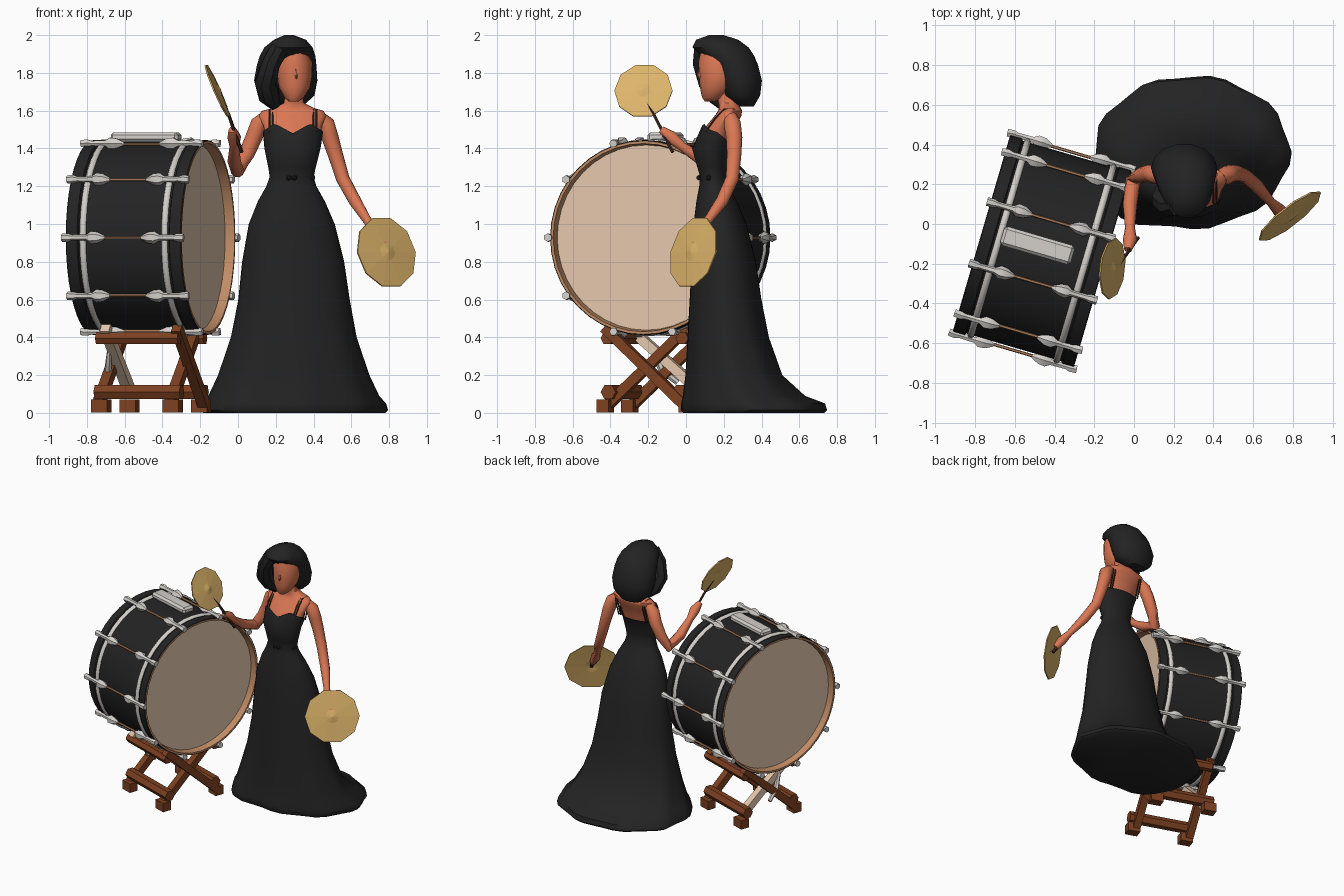
import bpy, bmesh, math
from mathutils import Vector, Matrix


def mat(name, r, g, b):
    lin = [((c / 255 + 0.055) / 1.055) ** 2.4 for c in (r, g, b)]
    m = bpy.data.materials.new(name)
    m.diffuse_color = (*lin, 1)
    return m


BLACK = mat("black", 35, 35, 35)
SKIN = mat("skin", 218, 119, 84)
BRASS = mat("brass", 221, 180, 106)
METAL = mat("light metal", 212, 208, 203)
WOOD = mat("brown wood", 124, 64, 32)
CREAM = mat("drum skin", 228, 199, 172)
COPPER = mat("copper", 192, 140, 102)
DARK = mat("dark brown", 66, 44, 32)


def finish(bm, name, mats, angle=40, matrix=None):
    bmesh.ops.remove_doubles(bm, verts=bm.verts, dist=0.0002)
    bmesh.ops.recalc_face_normals(bm, faces=bm.faces)
    me = bpy.data.meshes.new(name)
    bm.to_mesh(me)
    bm.free()
    for m in mats:
        me.materials.append(m)
    if angle:
        me.shade_smooth()
        me.set_sharp_from_angle(angle=math.radians(angle))
    ob = bpy.data.objects.new(name, me)
    bpy.context.collection.objects.link(ob)
    if matrix:
        ob.matrix_world = matrix
    return ob


def skin_rings(bm, rings, mats=None, caps=(True, True)):
    n = len(rings[0])
    for i, (a, b) in enumerate(zip(rings, rings[1:])):
        for k in range(n):
            f = bm.faces.new((a[k], a[(k + 1) % n], b[(k + 1) % n], b[k]))
            f.material_index = mats[i] if mats else 0
    if caps[0]:
        bm.faces.new(rings[0])
    if caps[1]:
        bm.faces.new(rings[-1])


def loft(name, m, rows, n=24, caps=(True, True), fold=None):
    """Stack of ellipses given as z, x0, x1, y0, y1."""
    bm = bmesh.new()
    rings = []
    for z, x0, x1, y0, y1 in rows:
        ring = []
        for k in range(n):
            a = 2 * math.pi * k / n
            s = 1 + (fold(z, a) if fold else 0)
            ring.append(bm.verts.new(((x0 + x1) / 2 + (x1 - x0) / 2 * s * math.cos(a),
                                      (y0 + y1) / 2 + (y1 - y0) / 2 * s * math.sin(a), z)))
        rings.append(ring)
    skin_rings(bm, rings, None, caps)
    return finish(bm, name, [m], 50)


def tube(bm, path, n=8, ref=None):
    """Tube through points x, y, z, radius."""
    pts = [Vector(p[:3]) for p in path]
    if ref is None:
        d = pts[-1] - pts[0]
        i = min(range(3), key=lambda j: abs(d[j]))
        ref = Vector([1.0 if j == i else 0.0 for j in range(3)])
    rings = []
    for i, p in enumerate(pts):
        t = (pts[min(i + 1, len(pts) - 1)] - pts[max(i - 1, 0)]).normalized()
        u = t.cross(ref).normalized()
        v = t.cross(u)
        rings.append([bm.verts.new(p + path[i][3] * (u * math.cos(a) + v * math.sin(a)))
                      for a in (2 * math.pi * (k + 0.5) / n for k in range(n))])
    skin_rings(bm, rings)


def tubes(name, m, paths, n=8, ref=None, matrix=None, angle=40):
    bm = bmesh.new()
    for p in paths:
        tube(bm, p, n, ref)
    return finish(bm, name, [m], angle, matrix)


def lathe(name, mats, profile, idx=None, n=40, matrix=None, angle=40):
    """Spin (along, radius) points about the local x axis."""
    bm = bmesh.new()
    rings = [[bm.verts.new((u, r * math.cos(2 * math.pi * k / n), r * math.sin(2 * math.pi * k / n)))
              for k in range(n)] for u, r in profile]
    skin_rings(bm, rings, idx, (False, False))
    return finish(bm, name, mats, angle, matrix)


# ---------- drum, in a frame whose x is the drum axis ----------
D = Matrix.Translation((-0.463, -0.136, 0.928)) @ Matrix.Rotation(math.radians(-16.3), 4, 'Z')
half = [(0.268, 0.0), (0.268, 0.49), (0.318, 0.498), (0.318, 0.512), (0.314, 0.516),
        (0.255, 0.516), (0.25, 0.506)]
profile = half + [(-u, r) for u, r in reversed(half)]
side = [1, 2, 2, 0, 0, 0]
lathe("drum_shell", [BLACK, CREAM, COPPER], profile, side + [0] + side[::-1], matrix=D)
for s in (-1, 1):
    ring = [(s * 0.225 + 0.017 * math.cos(a), 0.51 + 0.014 * math.sin(a))
            for a in (math.pi * k / 3 for k in range(4))]
    lathe("metal_hoop", [METAL], ring, matrix=D, angle=70)

# tension claws and rods, ten around
claws, rods = [], []
claw = [(0.335, 0.523, 0.022), (0.30, 0.526, 0.022), (0.28, 0.525, 0.015), (0.2, 0.525, 0.017),
        (0.175, 0.525, 0.034), (0.14, 0.525, 0.03), (0.10, 0.522, 0.01)]
for k in range(10):
    c, s = math.cos(k * math.pi / 5), math.sin(k * math.pi / 5)
    rods.append([(u, 0.52 * c, 0.52 * s, 0.008) for u in (-0.12, 0.12)])
    for e in (-1, 1):
        claws.append([(e * u, r * c, r * s, w) for u, r, w in claw])
tubes("tension_claws", METAL, claws, 6, matrix=D)
tubes("tension_rods", COPPER, rods, 6, matrix=D)

# handle plate on top
bm = bmesh.new()
bmesh.ops.create_cube(bm, size=1, matrix=Matrix.Translation((-0.03, 0.02, 0.532)) @ Matrix.Diagonal((0.37, 0.1, 0.05, 1)))
bmesh.ops.bevel(bm, geom=bm.edges[:], offset=0.015, segments=1, affect='EDGES')
finish(bm, "top_handle", [METAL], 30, D)

# crossed wooden stand, x along the drum, z from the floor
S = Matrix.Translation((-0.46, -0.145, 0)) @ Matrix.Rotation(math.radians(-19), 4, 'Z')
legs, cream_leg, bars, feet = [], [], [], []
for u in (-0.2, 0.2):
    for s in (-1, 1):
        pale = u < 0 and s > 0
        leg = [(u + s * 0.02, s * (0.19 if pale else 0.235), 0.1 if pale else 0.03, 0.038),
               (u + s * 0.02, -s * 0.225, 0.45, 0.036)]
        (cream_leg if pale else legs).append(leg)
        feet.append([(u - 0.045, s * 0.23, 0.036, 0.048), (u + 0.045, s * 0.23, 0.036, 0.048)])
for s in (-1, 1):
    bars.append([(-0.24, s * 0.2, 0.11, 0.042), (0.24, s * 0.2, 0.11, 0.042)])
    bars.append([(-0.23, s * 0.21, 0.395, 0.036), (0.23, s * 0.21, 0.395, 0.036)])
tubes("stand_legs", WOOD, legs, 4, matrix=S)
tubes("stand_pale_leg", CREAM, cream_leg, 4, matrix=S)
tubes("stand_bars", WOOD, bars, 6, matrix=S)
tubes("stand_feet", WOOD, feet, 4, matrix=S)
tubes("stand_hinge", METAL, [[(-0.25, 0.02, 0.16, 0.015), (-0.22, -0.06, 0.23, 0.02), (-0.2, -0.1, 0.33, 0.012)]], 6, matrix=S)


# ---------- woman ----------
def folds(z, a):
    f = 0.024 * max(0, 1 - z / 0.8) * math.cos(9 * a + 0.6)
    # hem spreads further beside the drum
    return f + 0.13 * max(0, 1 - z / 0.5) * math.exp(-((a - 3.95) / 0.4) ** 2)


dress = loft("dress", BLACK, [
    (0, -0.18, 0.77, -0.01, 0.73), (0.015, -0.2, 0.785, -0.02, 0.745), (0.05, -0.19, 0.775, -0.02, 0.735),
    (0.09, -0.155, 0.74, -0.012, 0.63), (0.2, -0.105, 0.69, 0, 0.51), (0.4, -0.04, 0.625, 0.01, 0.44),
    (0.6, 0, 0.59, 0.02, 0.40), (0.8, 0.022, 0.562, 0.03, 0.37), (1.0, 0.057, 0.512, 0.04, 0.32),
    (1.12, 0.105, 0.46, 0.055, 0.27), (1.2, 0.15, 0.415, 0.07, 0.23), (1.25, 0.168, 0.4, 0.075, 0.215),
    (1.3, 0.16, 0.412, 0.06, 0.218), (1.4, 0.14, 0.437, 0.032, 0.238), (1.5, 0.132, 0.45, 0.075, 0.258)],
    n=36, caps=(True, False), fold=folds)
# sweetheart neckline, lower at the back
for v in dress.data.vertices:
    if v.co.z > 1.49:
        dx = abs(v.co.x - 0.29)
        if v.co.y < 0.16:
            v.co.z = 1.53 - 0.05 * max(0, 1 - dx / 0.09) - 0.04 * max(0, (dx - 0.1) / 0.06)
        else:
            v.co.z = 1.49 - 0.055 * min(1, (v.co.y - 0.16) / 0.07)

bm = bmesh.new()
for x in (0.27, 0.30, 0.395):
    bmesh.ops.create_icosphere(bm, subdivisions=1, radius=0.016,
                               matrix=Matrix.Translation((x, 0.07 if x < 0.35 else 0.12, 1.245)))
finish(bm, "belt_buckle", [BLACK], 0)

loft("shoulders_and_neck", SKIN, [
    (1.35, 0.17, 0.41, 0.06, 0.21), (1.4, 0.15, 0.427, 0.048, 0.228), (1.46, 0.145, 0.435, 0.073, 0.245),
    (1.52, 0.135, 0.445, 0.108, 0.265), (1.57, 0.11, 0.467, 0.15, 0.292), (1.598, 0.125, 0.455, 0.17, 0.297),
    (1.615, 0.19, 0.4, 0.175, 0.29), (1.64, 0.242, 0.35, 0.172, 0.276), (1.68, 0.25, 0.343, 0.16, 0.262),
    (1.74, 0.25, 0.343, 0.14, 0.25)])
loft("head", SKIN, [
    (1.648, 0.27, 0.32, 0.1, 0.15), (1.67, 0.245, 0.348, 0.085, 0.2), (1.72, 0.218, 0.38, 0.074, 0.25),
    (1.78, 0.207, 0.392, 0.07, 0.28), (1.86, 0.207, 0.392, 0.066, 0.3), (1.92, 0.235, 0.37, 0.08, 0.28)], n=16)
tubes("nose", SKIN, [[(0.306, 0.078, 1.83, 0.006), (0.31, 0.068, 1.785, 0.01), (0.31, 0.076, 1.77, 0.006)]], 6)
loft("hair", BLACK, [
    (1.622, 0.17, 0.34, 0.26, 0.36), (1.68, 0.105, 0.405, 0.19, 0.395), (1.76, 0.085, 0.42, 0.16, 0.405),
    (1.84, 0.1, 0.415, 0.125, 0.385), (1.89, 0.115, 0.41, 0.08, 0.365), (1.935, 0.14, 0.395, 0.03, 0.335),
    (1.975, 0.19, 0.36, 0.05, 0.28), (2.0, 0.245, 0.295, 0.12, 0.2)], n=14)
tubes("hair_locks", BLACK, [
    [(0.22, 0.09, 1.93, 0.05), (0.175, 0.085, 1.85, 0.052), (0.145, 0.12, 1.75, 0.06),
     (0.165, 0.17, 1.68, 0.06), (0.2, 0.2, 1.625, 0.03)]],
    8, Vector((1, 0, 0)))
tubes("dress_straps", DARK, [
    [(x, 0.105, 1.49, 0.005), (x, 0.155, 1.56, 0.005), (x, 0.2, 1.606, 0.005), (x, 0.255, 1.606, 0.005),
     (x, 0.275, 1.56, 0.005), (x, 0.235, 1.43, 0.005)] for x in (0.167, 0.183, 0.4, 0.416)], 5)
tubes("arms", SKIN, [
    [(0.42, 0.235, 1.575, 0.032), (0.465, 0.245, 1.53, 0.047), (0.487, 0.255, 1.46, 0.045), (0.515, 0.255, 1.37, 0.04),
     (0.555, 0.245, 1.24, 0.036), (0.62, 0.19, 1.12, 0.034), (0.69, 0.11, 1.01, 0.023),
     (0.73, 0.07, 0.95, 0.034), (0.77, 0.05, 0.89, 0.022)],
    [(0.155, 0.235, 1.575, 0.032), (0.112, 0.245, 1.53, 0.046), (0.085, 0.255, 1.46, 0.045), (0.045, 0.25, 1.37, 0.041),
     (-0.005, 0.22, 1.285, 0.04), (-0.02, 0.1, 1.33, 0.036), (-0.02, -0.02, 1.41, 0.025),
     (-0.02, -0.08, 1.46, 0.036), (-0.03, -0.13, 1.5, 0.02)]], 10, Vector((1, 0, 0)))

# ---------- brass discs ----------
for name, centre, normal, r in (("lower_disc", (0.785, 0.04, 0.85), (0.6, -0.77, 0.24), 0.195),
                                ("raised_disc", (-0.11, -0.225, 1.705), (0.91, -0.1, 0.4), 0.155)):
    M = Matrix.Translation(centre) @ Vector(normal).to_track_quat('X', 'Z').to_matrix().to_4x4()
    lathe(name, [BRASS], [(0.022, 0), (0.012, r * 0.25), (0.004, r), (-0.004, r), (0.0, r * 0.25), (0.008, 0)],
          n=10, matrix=M, angle=0)
tubes("disc_handles", DARK, [
    [(-0.085, -0.22, 1.66, 0.006), (-0.05, -0.17, 1.58, 0.009), (0.02, -0.07, 1.38, 0.01)],
    [(0.74, 0.075, 0.93, 0.012), (0.785, 0.045, 0.85, 0.012)]], 6)
